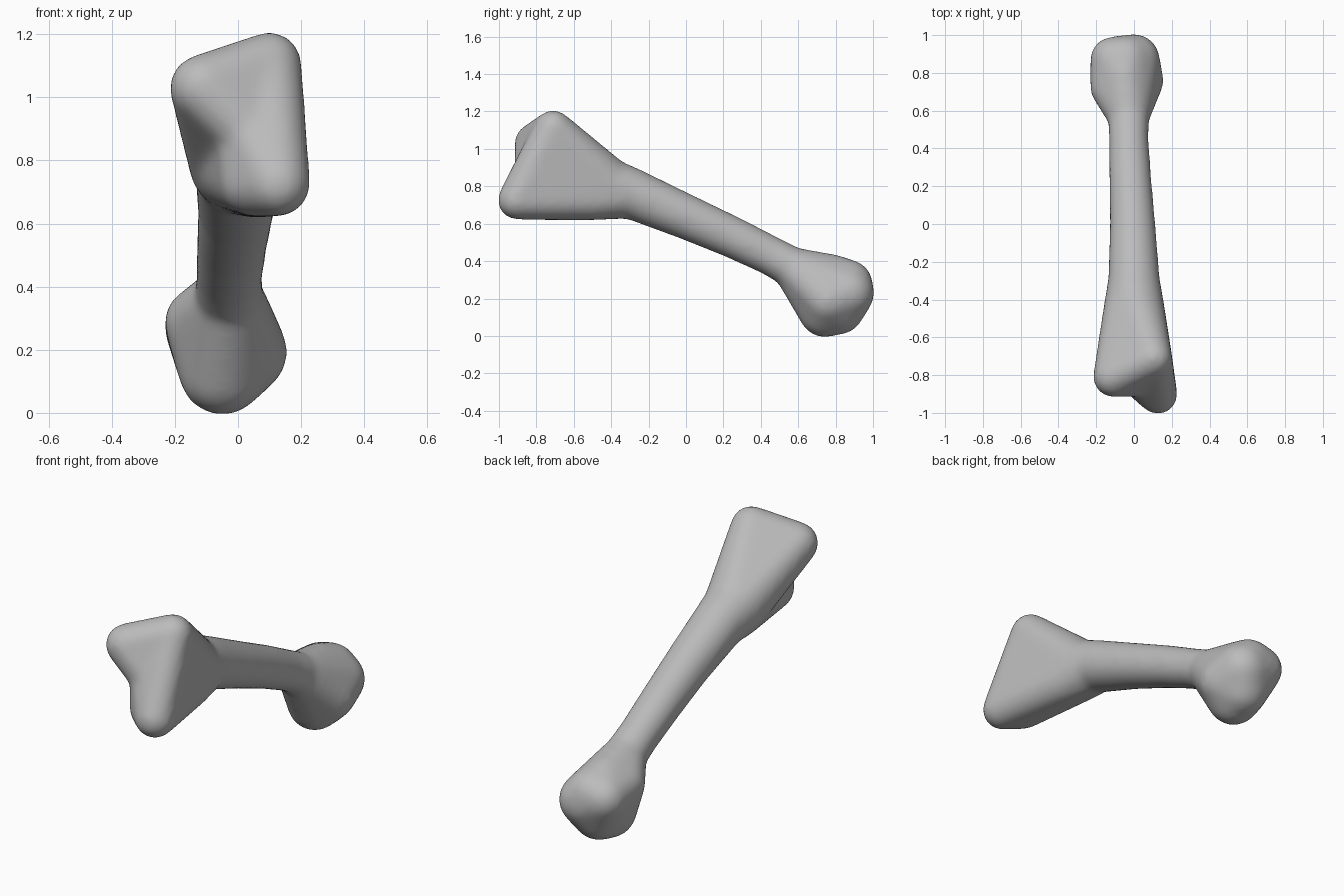
import bpy, bmesh
from mathutils import Matrix, Vector

cube = bpy.data.objects.get("Cube")
if cube:
    bpy.data.objects.remove(cube, do_unlink=True)

PAD = 0.008  # makes up for the shrinkage of the final smoothing

bone_grey = bpy.data.materials.new("bone_grey")
bone_grey.use_nodes = True
colour = (0.5, 0.5, 0.5, 1)
bone_grey.diffuse_color = colour
bone_grey.node_tree.nodes["Principled BSDF"].inputs["Base Color"].default_value = colour


def hull(target, balls):
    """Add the convex hull of several balls (x, y, z, radius) to the target."""
    bm = bmesh.new()
    for x, y, z, r in balls:
        bmesh.ops.create_icosphere(bm, subdivisions=3, radius=r + PAD,
                                   matrix=Matrix.Translation(Vector((x, y, z))))
    result = bmesh.ops.convex_hull(bm, input=bm.verts[:])
    keep = {f for f in result["geom"] if isinstance(f, bmesh.types.BMFace)}
    bmesh.ops.delete(bm, geom=[f for f in bm.faces if f not in keep], context="FACES")
    loose = [v for v in bm.verts if not v.link_faces]
    bmesh.ops.delete(bm, geom=loose, context="VERTS")
    bmesh.ops.recalc_face_normals(bm, faces=bm.faces[:])
    piece = bpy.data.meshes.new("piece")
    bm.to_mesh(piece)
    bm.free()
    target.from_mesh(piece)
    bpy.data.meshes.remove(piece)


# Shaft, from the upper head to the neck of the lower head
shaft = [
    (0.00, -0.42, 0.795, 0.15),
    (0.00, -0.30, 0.765, 0.13),
    (-0.007, 0.00, 0.637, 0.113),
    (-0.02, 0.25, 0.527, 0.104),
    (-0.028, 0.45, 0.43, 0.098),
    (-0.028, 0.57, 0.365, 0.102),
]

# Upper head: three corners, a hollow between two of them, and a lower keel
side_corner = (-0.11, -0.81, 1.03, 0.10)
top_corner = (0.10, -0.71, 1.105, 0.095)
low_corner = (0.127, -0.905, 0.725, 0.095)
low_inner = (0.05, -0.83, 0.73, 0.10)
hollow = (0.04, -0.81, 0.89, 0.10)
keel = (0.05, -0.50, 0.735, 0.11)

# Lower head: rounded condyle
condyle = [
    (-0.05, 0.74, 0.13, 0.13),
    (-0.04, 0.82, 0.14, 0.125),
    (0.03, 0.76, 0.19, 0.12),
    (-0.125, 0.72, 0.29, 0.10),
    (-0.11, 0.87, 0.27, 0.115),
    (0.00, 0.87, 0.23, 0.13),
    (-0.05, 0.78, 0.32, 0.11),
    (-0.04, 0.87, 0.28, 0.12),
]

bone = bmesh.new()
for a, b in zip(shaft, shaft[1:]):
    hull(bone, [a, b])
hull(bone, [side_corner, top_corner, hollow, shaft[0]])
hull(bone, [top_corner, low_corner, low_inner, hollow, keel, shaft[0]])
hull(bone, [keel, shaft[0], shaft[1]])
hull(bone, [shaft[-1]] + condyle)

mesh = bpy.data.meshes.new("long_bone")
bone.to_mesh(mesh)
bone.free()
mesh.materials.append(bone_grey)
obj = bpy.data.objects.new("long_bone", mesh)
bpy.context.collection.objects.link(obj)

# Fuse the pieces into one skin and soften the blends
remesh = obj.modifiers.new("fuse", "REMESH")
remesh.mode = "VOXEL"
remesh.voxel_size = 0.014
remesh.use_smooth_shade = True
soften = obj.modifiers.new("soften", "SMOOTH")
soften.factor = 0.5
soften.iterations = 24
